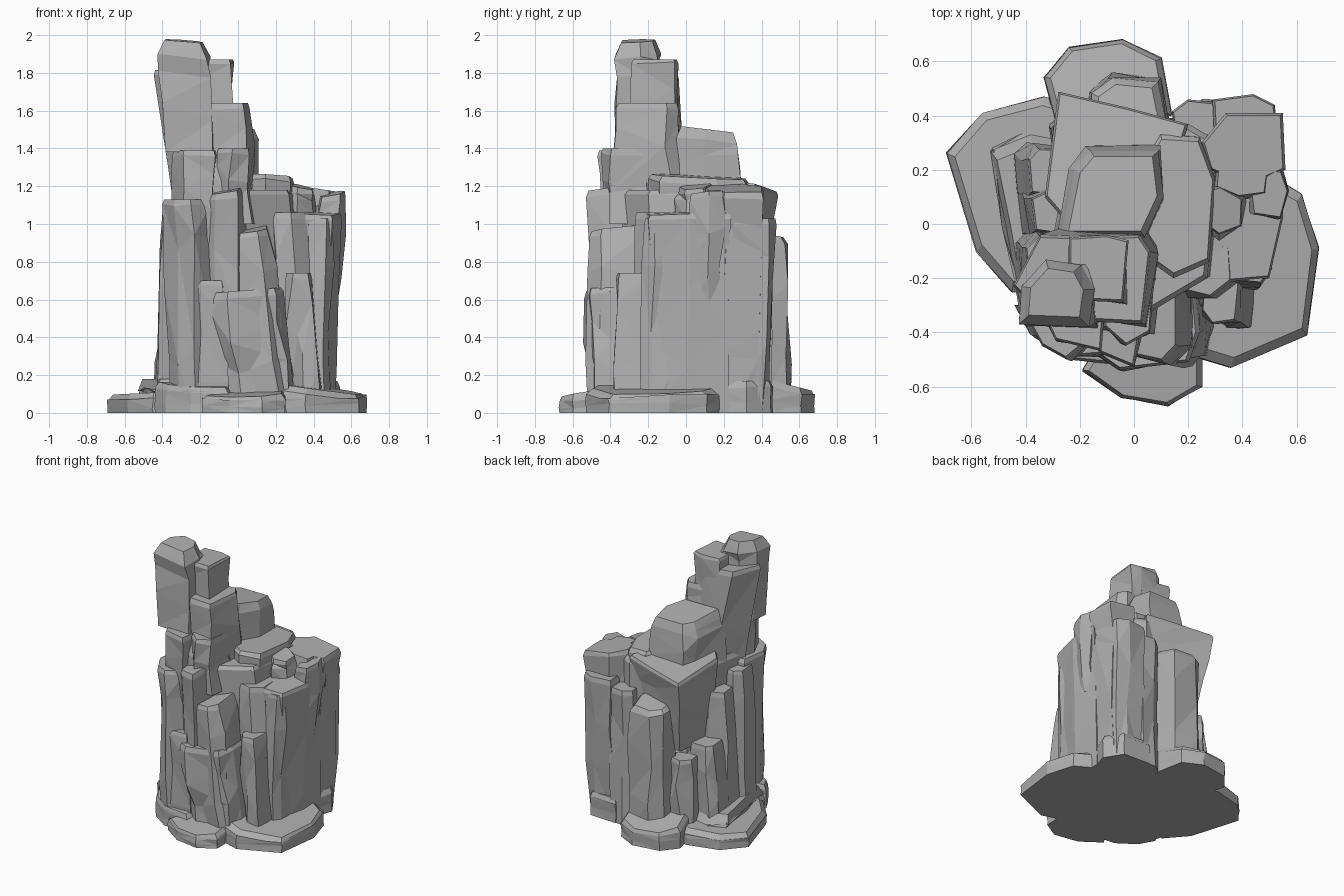
import bpy, bmesh, math, random
from mathutils import Vector

random.seed(7)
cube = bpy.data.objects.get("Cube")
if cube:
    bpy.data.objects.remove(cube, do_unlink=True)

stone = bpy.data.materials.new("grey stone")
stone.use_nodes = True
grey = (0.43, 0.43, 0.43, 1)
stone.diffuse_color = grey
stone.node_tree.nodes["Principled BSDF"].inputs["Base Color"].default_value = grey


def squarish(left, right, front, back, sides=6):
    """Irregular rounded box outline that exactly fills the given bounds."""
    turn = random.uniform(0, math.tau)
    points = []
    for i in range(sides):
        angle = turn + math.tau * (i + random.uniform(-.2, .2)) / sides
        c, s = math.cos(angle), math.sin(angle)
        points.append((math.copysign(abs(c) ** .6, c), math.copysign(abs(s) ** .6, s)))
    xs, ys = zip(*points)

    def fit(v, values, low, high):
        return low + (high - low) * (v - min(values)) / (max(values) - min(values))
    return [(fit(x, xs, left, right), fit(y, ys, front, back)) for x, y in points]


def rock(name, outline, top, bottom=0.0, flare=1.05, lean=(0, 0), tilt=(0, 0),
         bevel=.02, rough=.018, inset=.93):
    """Faceted pillar: outline at the top, lofted down to a leaning, flared foot."""
    middle = sum((Vector(p) for p in outline), Vector((0, 0))) / len(outline)
    height = top - bottom
    levels = [(bottom, flare), (bottom + height * .33, 1 + (flare - 1) * .67),
              (bottom + height * .7, 1 + (flare - 1) * .3), (top - bevel, 1), (top, inset)]
    bm = bmesh.new()
    rings = []
    for row, (z, scale) in enumerate(levels):
        drop = (top - z) / height
        ring = []
        for p in outline:
            offset = (Vector(p) - middle) * scale
            x = middle.x + offset.x + lean[0] * drop
            y = middle.y + offset.y + lean[1] * drop
            level = z
            if row in (1, 2):
                x += random.uniform(-rough, rough)
                y += random.uniform(-rough, rough)
                level += random.uniform(-.14, .14) * height
            if row > 2:
                level += tilt[0] * offset.x + tilt[1] * offset.y
            if row == 3:
                level -= random.uniform(0, rough)
            ring.append(bm.verts.new((x, y, level)))
        rings.append(ring)
    count = len(outline)
    for low, high in zip(rings, rings[1:]):
        for i in range(count):
            j = (i + 1) % count
            bm.faces.new((low[i], low[j], high[j], high[i]))
    bm.faces.new(rings[-1])
    bm.faces.new(rings[0][::-1])
    bmesh.ops.triangulate(bm, faces=[f for f in bm.faces if len(f.verts) == 4])
    bmesh.ops.recalc_face_normals(bm, faces=bm.faces)
    mesh = bpy.data.meshes.new(name)
    bm.to_mesh(mesh)
    bm.free()
    mesh.materials.append(stone)
    obj = bpy.data.objects.new(name, mesh)
    bpy.context.collection.objects.link(obj)


# Flat slabs around the foot
slab = dict(flare=1.0, rough=.005, bevel=.03, inset=.9)
rock("left_slab", [(-.69, .26), (-.58, -.1), (-.45, -.25), (-.1, -.2), (-.1, .4), (-.33, .47), (-.56, .41)],
     top=.11, tilt=(.05, 0), **slab)
rock("left_step", [(-.53, .27), (-.47, -.02), (-.42, -.3), (-.2, -.35), (-.2, .3), (-.38, .33)],
     top=.18, flare=1.05, bevel=.06, inset=.85)
rock("right_slab", [(.68, -.09), (.62, .11), (.5, .18), (.2, .1), (.1, -.45), (.36, -.53), (.64, -.41)],
     top=.13, tilt=(-.14, .03), **slab)
rock("front_slab", [(-.19, -.54), (-.05, -.64), (.13, -.67), (.25, -.6), (.25, -.45), (-.1, -.4)],
     top=.1, tilt=(.05, .15), **slab)
rock("back_slab", [(-.33, .54), (-.24, .65), (-.04, .68), (.1, .61), (.14, .4), (-.28, .35)],
     top=.15, tilt=(0, -.25), **slab)
rock("front_left_slab", [(-.44, -.3), (-.38, -.41), (-.25, -.5), (-.05, -.52), (0, -.3)],
     top=.15, tilt=(0, .15), **slab)
rock("back_corner_slab", [(.5, .2), (.54, .32), (.46, .45), (.25, .46), (.2, .2)],
     top=.17, **slab)

# Main mass and the broad blocks of its plateau
rock("core", [(-.2, .3), (-.27, .1), (-.34, -.25), (0, -.36), (.27, -.2), (.32, .3), (.2, .37)],
     top=1.18, flare=1.0, inset=.95)
rock("core_foot", [(-.26, .26), (-.33, -.25), (0, -.38), (.4, -.25), (.46, .1), (.4, .36), (0, .38)],
     top=.6, flare=1.04)
rock("back_overhang", [(-.28, .49), (-.33, .1), (-.2, -.05), (.1, .05), (.2, .37), (-.02, .43)],
     top=1.22, bottom=.62, flare=.78, lean=(.02, -.05), tilt=(.05, -.16), inset=.96)
rock("middle_block", squarish(.02, .3, -.2, .33, 7), top=1.25, flare=1.05, tilt=(-.05, -.05))
rock("right_back_block", [(.28, .2), (.42, .14), (.56, .2), (.55, .41), (.34, .41), (.25, .3)],
     top=1.19, flare=.9, lean=(-.04, -.01), tilt=(-.15, 0))
rock("right_front_block", [(.2, -.16), (.28, -.22), (.5, -.2), (.55, .02), (.55, .24), (.25, .22)],
     top=1.06, flare=.95, lean=(-.03, 0), tilt=(-.05, .05), inset=.95)
rock("right_edge_block", squarish(.43, .57, .02, .2), top=1.16, bottom=.6, flare=.85,
     lean=(-.03, 0), tilt=(.2, .1))
rock("plateau_chip", squarish(.26, .4, -.04, .14), top=1.2, bottom=.9, flare=1.2, tilt=(-.2, .1))
rock("plateau_ridge", squarish(.3, .5, .1, .25), top=1.19, bottom=.9, tilt=(-.15, 0))

# Tall stepped spire, leaning outward to the left
rock("spire_body", [(-.45, -.23), (-.35, -.04), (-.12, -.05), (-.1, -.26), (-.36, -.32)],
     top=1.8, bottom=.6, flare=1.1, lean=(.24, .08), tilt=(-.1, 0))
rock("spire_tip", [(-.43, -.37), (-.42, -.23), (-.33, -.13), (-.2, -.15), (-.15, -.24), (-.17, -.38)],
     top=1.97, bottom=1.38, flare=.96, lean=(.04, -.01), tilt=(-.08, .05), inset=.72, bevel=.07)
rock("spire_second_step", [(-.24, -.28), (-.04, -.29), (-.02, -.06), (-.1, -.04), (-.24, -.05)],
     top=1.87, bottom=1.2, flare=1.0, bevel=.01)
rock("spire_third_step", [(-.16, -.36), (.03, -.37), (.06, -.1), (.02, -.04), (-.2, -.05)],
     top=1.64, bottom=1.0, flare=1.2, lean=(.03, 0))
rock("spire_left_ledge", [(-.35, -.3), (-.29, -.43), (-.12, -.47), (-.1, -.2), (-.32, -.15)],
     top=1.39, bottom=.9, flare=.85, lean=(0, .02))
rock("spire_right_ledge", [(-.11, -.38), (-.03, -.45), (.06, -.4), (.08, -.15), (-.1, -.1)],
     top=1.4, bottom=.9, flare=.9, lean=(-.02, 0))
rock("spire_back_step", [(-.27, -.05), (-.22, .2), (-.16, .27), (.09, .27), (.11, .1), (.04, -.05)],
     top=1.5, bottom=1.0, flare=1.1, tilt=(0, -.12), inset=.86, bevel=.05)

# Pillars clinging to the front
rock("front_left_pillar", [(-.4, -.34), (-.34, -.45), (-.25, -.5), (-.15, -.42), (-.17, -.15), (-.37, -.15)],
     top=1.13, flare=.92, lean=(.03, 0))
rock("front_tall_pillar", [(-.2, -.4), (-.12, -.48), (0, -.53), (.04, -.3), (0, -.15), (-.2, -.15)],
     top=1.18, flare=.95, lean=(.02, .04), tilt=(.2, .1))
rock("front_inner_pillar", squarish(-.26, -.06, -.49, -.2), top=.7, flare=1.05, lean=(.02, .02))
rock("front_middle_pillar", squarish(-.07, .16, -.51, -.15), top=.97, flare=1.05,
     lean=(.13, 0), tilt=(.15, .1))
rock("front_low_pillar", [(-.16, -.47), (-.06, -.54), (.2, -.51), (.24, -.4), (.22, -.2), (-.1, -.2)],
     top=.65, flare=.95, lean=(.08, .02), tilt=(.08, 0))
rock("front_slim_pillar", squarish(.25, .39, -.37, -.15), top=.74, flare=1.15, lean=(.06, 0))
rock("front_right_pillar", squarish(.17, .36, -.27, -.05), top=1.06, flare=1.1, lean=(.08, -.04))
rock("front_corner_pillar", squarish(.36, .5, -.22, -.05), top=1.03, flare=1.0, lean=(-.01, -.02))

# Pillars along the left side
rock("left_front_pillar", squarish(-.4, -.24, -.24, -.04), top=1.08, flare=1.25, lean=(-.03, 0))
rock("left_middle_pillar", squarish(-.38, -.2, -.04, .14), top=.98, flare=1.25, lean=(-.04, 0))
rock("left_back_pillar", squarish(-.39, -.2, .1, .28), top=.65, flare=1.2, lean=(-.04, 0))

# Pillars along the back
rock("back_pillar", squarish(-.16, .12, .3, .54, 7), top=.95, flare=1.1, tilt=(0, -.2), inset=.8)
rock("back_left_pillar", squarish(-.3, -.14, .22, .42), top=.57, flare=1.15)
rock("back_right_pillar", squarish(.14, .32, .25, .46), top=.98, flare=1.0)
rock("back_corner_pillar", [(.29, .46), (.44, .48), (.52, .44), (.54, .25), (.3, .25)],
     top=1.03, flare=.88, lean=(-.02, -.03))
